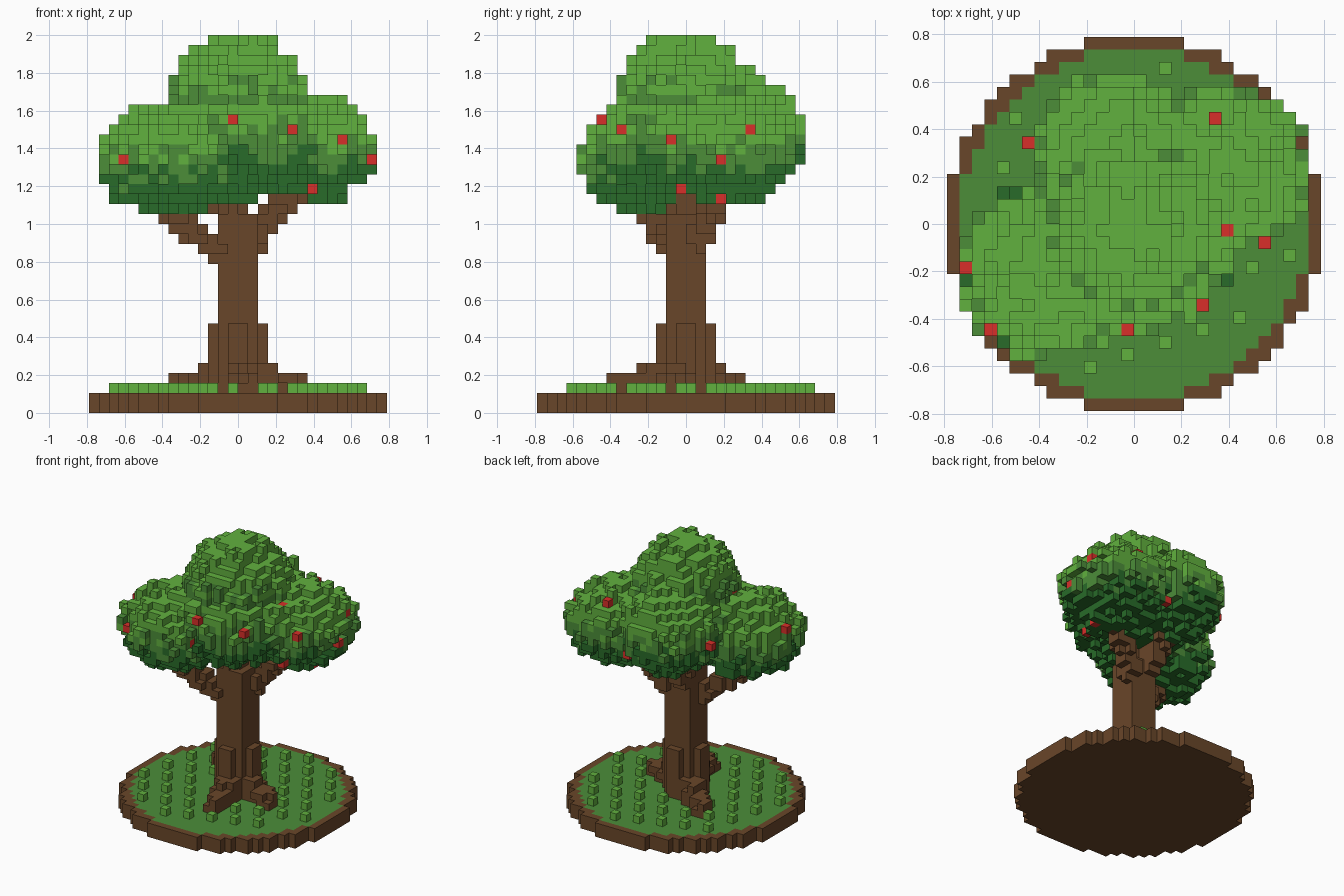
import bpy, math, random
from mathutils import Vector

random.seed(4)
if "Cube" in bpy.data.objects:
    bpy.data.objects.remove(bpy.data.objects["Cube"], do_unlink=True)

S = 2 / 38  # block size


def linear(v):
    v /= 255
    return v / 12.92 if v <= 0.04045 else ((v + 0.055) / 1.055) ** 2.4


COLOURS = {
    "brown": (105, 70, 41),
    "light_green": (97, 177, 62),
    "mid_green": (76, 141, 57),
    "dark_green": (40, 107, 41),
    "apple_red": (216, 47, 41),
}
MATERIALS = {}
for name, rgb in COLOURS.items():
    mat = bpy.data.materials.new(name)
    mat.use_nodes = True
    colour = tuple(linear(c) for c in rgb) + (1,)
    mat.diffuse_color = colour
    mat.node_tree.nodes["Principled BSDF"].inputs["Base Color"].default_value = colour
    MATERIALS[name] = mat

cells = {}  # (i, j, k) -> (part name, colour name)


def put(cell, part, colour):
    cells.setdefault(cell, (part, colour))


def fill_box(lo, hi, part, colour):
    for i in range(lo[0], hi[0]):
        for j in range(lo[1], hi[1]):
            for k in range(lo[2], hi[2]):
                put((i, j, k), part, colour)


def fill_limb(start, end, r0, r1, part):
    """Tapering line of blocks between two points given in units."""
    a, b = Vector(start) / S, Vector(end) / S
    steps = int((b - a).length * 3)
    for n in range(steps + 1):
        t = n / steps
        p, r = a.lerp(b, t), r0 + (r1 - r0) * t
        base = [math.floor(c) for c in p]
        for i in range(base[0] - 3, base[0] + 4):
            for j in range(base[1] - 3, base[1] + 4):
                for k in range(max(2, base[2] - 3), base[2] + 4):
                    if (Vector((i + 0.5, j + 0.5, k + 0.5)) - p).length <= r:
                        put((i, j, k), part, "brown")


# Trunk with four narrow buttresses
fill_box((-2, -2, 2), (2, 2, 20), "trunk", "brown")
fill_box((-3, -1, 2), (3, 1, 9), "trunk", "brown")
fill_box((-1, -3, 2), (1, 3, 9), "trunk", "brown")

# Roots
for x, y in ((0.06, -0.38), (0.34, -0.10), (-0.34, 0.27)):
    fill_limb((x * 0.3, y * 0.3, 0.19), (x, y, 0.145), 1.7, 0.95, "roots")

# Branches
fill_limb((-0.08, -0.05, 0.83), (-0.43, -0.24, 1.13), 1.5, 1.15, "branches")
fill_limb((0.06, 0.05, 0.9), (0.32, 0.2, 1.2), 1.5, 1.15, "branches")
fill_limb((-0.03, 0.04, 0.93), (-0.1, 0.25, 1.25), 1.6, 1.2, "branches")
fill_limb((-0.03, 0.0, 1.0), (-0.03, 0.0, 1.25), 1.6, 1.6, "branches")

# Round ground: soil with an inlaid grass top, and a lattice of tufts
for i in range(-15, 15):
    for j in range(-15, 15):
        r = math.hypot(i + 0.5, j + 0.5)
        if r < 15:
            put((i, j, 0), "soil", "brown")
            if r < 14:
                put((i, j, 1), "grass", "mid_green")
            else:
                put((i, j, 1), "soil", "brown")
        if 4.5 < r < 13 and (i - 3 * j) % 11 == 10:
            put((i, j, 2), "grass_tufts", "light_green")

# Canopy: overlapping ellipsoids (centre, horizontal radius, vertical radius)
LOBES = [
    ((-0.37, -0.20, 1.34), 0.365, 0.290),   # right lobe
    ((0.385, 0.235, 1.39), 0.350, 0.290),   # left lobe
    ((-0.08, 0.31, 1.47), 0.335, 0.300),    # back lobe
    ((0.00, -0.02, 1.46), 0.430, 0.325),    # middle
    ((0.00, 0.00, 1.67), 0.355, 0.340),     # crown
]
for i in range(-15, 15):
    for j in range(-15, 15):
        for k in range(19, 38):
            x, y, z = (i + 0.5) * S, (j + 0.5) * S, (k + 0.5) * S
            d, level = min(
                (math.sqrt(((x - c[0]) ** 2 + (y - c[1]) ** 2) / r ** 2 + ((z - c[2]) / h) ** 2),
                 (z - c[2]) / h)
                for c, r, h in LOBES)
            if d > 1 + random.uniform(-0.12, 0.08):
                continue
            level += random.uniform(-0.25, 0.25)
            tone = "dark_green" if level < -0.3 else "mid_green" if level < 0.12 else "light_green"
            put((i, j, k), "canopy", tone)

# Apples set into the canopy surface at known places
for p in ((-0.29, -0.15, 1.66), (-0.03, -0.45, 1.56), (0.28, -0.35, 1.50), (0.55, -0.08, 1.45),
          (0.39, -0.03, 1.61), (0.39, -0.03, 1.19), (-0.61, -0.46, 1.35), (-0.14, -0.40, 1.35),
          (-0.40, -0.28, 1.08), (-0.71, -0.18, 1.45), (-0.43, 0.36, 1.45), (0.13, 0.52, 1.30)):
    cells[tuple(math.floor(c / S) for c in p)] = ("apples", "apple_red")


def place_apple(axis, u, v):
    """Turn the outermost canopy block on the + side of a line into an apple."""
    for n in range(40, -20, -1):
        cell = [math.floor(u / S), math.floor(v / S)]
        cell.insert(axis, n)
        if cells.get(tuple(cell), ("",))[0] == "canopy":
            cells[tuple(cell)] = ("apples", "apple_red")
            return


# Apples on the left side (y, z) and on the top (x, y)
for y, z in ((0.34, 1.50), (0.18, 1.35), (0.18, 1.14)):
    place_apple(0, y, z)
place_apple(2, 0.34, 0.45)


def build_part(part):
    """Make one mesh from the exposed faces of a part's blocks."""
    index, faces, tones = {}, [], []
    for cell, (owner, tone) in cells.items():
        if owner != part:
            continue
        for axis in range(3):
            b, c = (axis + 1) % 3, (axis + 2) % 3
            for side in (0, 1):
                near = list(cell)
                near[axis] += 1 if side else -1
                if tuple(near) in cells:
                    continue
                quad = []
                for u, v in ((0, 0), (1, 0), (1, 1), (0, 1)):
                    p = list(cell)
                    p[axis] += side
                    p[b] += u
                    p[c] += v
                    quad.append(index.setdefault(tuple(p), len(index)))
                faces.append(quad if side else quad[::-1])
                tones.append(tone)
    mesh = bpy.data.meshes.new(part)
    mesh.from_pydata([tuple(c * S for c in p) for p in index], [], faces)
    used = sorted(set(tones))
    for tone in used:
        mesh.materials.append(MATERIALS[tone])
    for poly, tone in zip(mesh.polygons, tones):
        poly.material_index = used.index(tone)
    mesh.update()
    bpy.context.collection.objects.link(bpy.data.objects.new(part, mesh))


for part in ("soil", "grass", "grass_tufts", "trunk", "roots", "branches", "canopy", "apples"):
    build_part(part)
